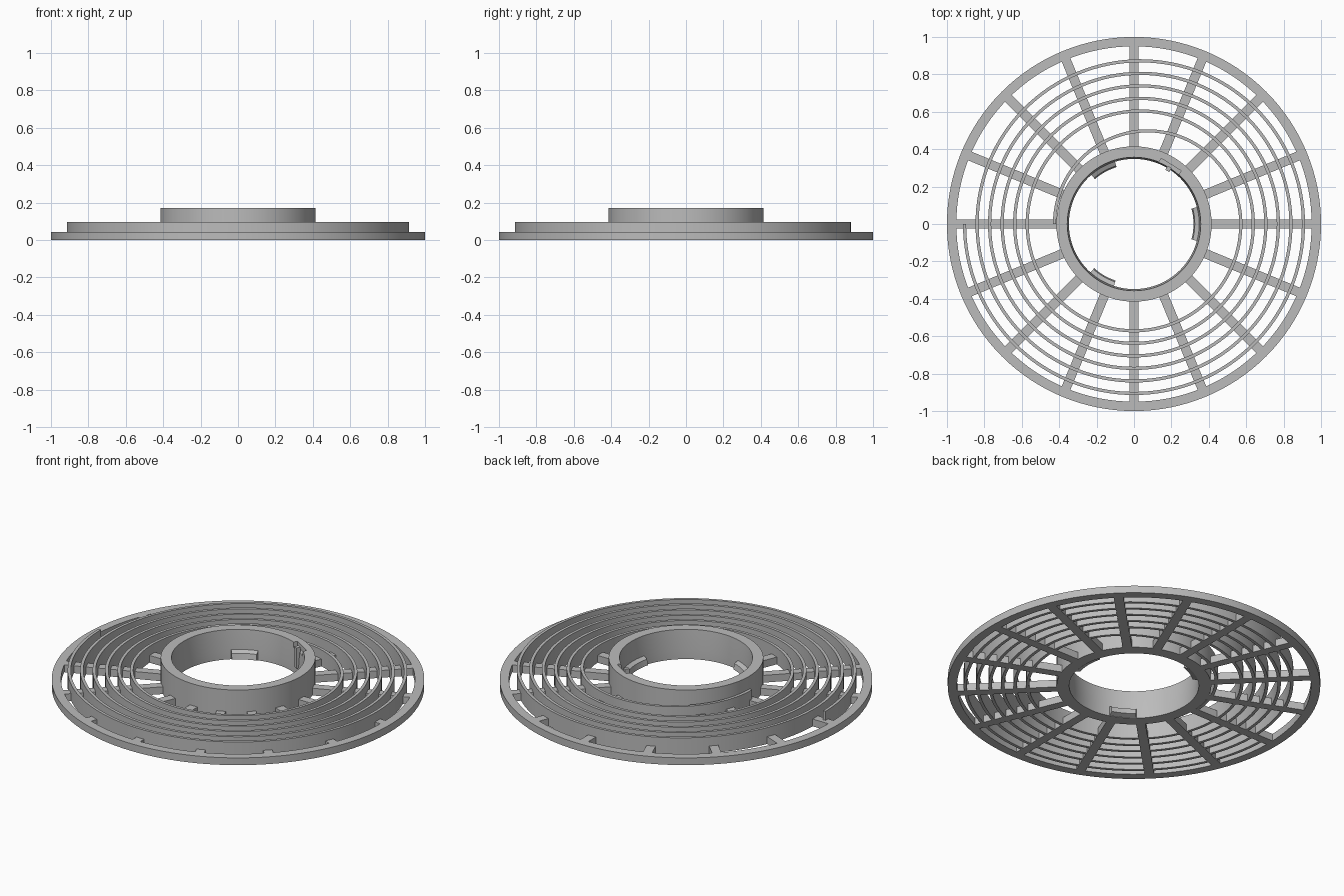
import bpy, bmesh, math
from mathutils import Matrix

cube = bpy.data.objects.get("Cube")
if cube:
    bpy.data.objects.remove(cube, do_unlink=True)

grey = bpy.data.materials.new("plain_grey")
grey.use_nodes = True
GREY = (0.5, 0.5, 0.5, 1)
grey.diffuse_color = GREY
grey.node_tree.nodes["Principled BSDF"].inputs["Base Color"].default_value = GREY

RING_Z, SPIRAL_Z, HUB_Z = 0.043, 0.097, 0.172


def finish(name, bm, smooth=True):
    bmesh.ops.recalc_face_normals(bm, faces=bm.faces[:])
    mesh = bpy.data.meshes.new(name)
    bm.to_mesh(mesh)
    bm.free()
    mesh.materials.append(grey)
    ob = bpy.data.objects.new(name, mesh)
    bpy.context.collection.objects.link(ob)
    if smooth:
        bpy.ops.object.select_all(action='DESELECT')
        ob.select_set(True)
        bpy.context.view_layer.objects.active = ob
        bpy.ops.object.shade_smooth_by_angle(angle=math.radians(30))
    return ob


def sweep(bm, sections, closed):
    """Skin a list of cross-sections; cap the ends when open."""
    rows = [[bm.verts.new(p) for p in s] for s in sections]
    n = len(rows[0])
    pairs = list(zip(rows, rows[1:]))
    if closed:
        pairs.append((rows[-1], rows[0]))
    else:
        bm.faces.new(rows[0])
        bm.faces.new(rows[-1])
    for a, b in pairs:
        for i in range(n):
            j = (i + 1) % n
            bm.faces.new((a[i], a[j], b[j], b[i]))


def turned(name, profile, start=0, end=360, steps=128):
    """Revolve an (r, z) profile through an angle range."""
    closed = end - start == 360
    count = steps if closed else steps + 1
    sections = []
    for k in range(count):
        a = math.radians(start + (end - start) * k / steps)
        sections.append([(r * math.cos(a), r * math.sin(a), z) for r, z in profile])
    bm = bmesh.new()
    sweep(bm, sections, closed)
    return finish(name, bm)


def box(bm, lo, hi, angle):
    """Box given in radial, tangential, z limits, turned about z."""
    size = [h - l for l, h in zip(lo, hi)]
    mid = [(h + l) / 2 for l, h in zip(lo, hi)]
    m = (Matrix.Rotation(math.radians(angle), 4, 'Z') @ Matrix.Translation(mid)
         @ Matrix.Diagonal((*size, 1)))
    bmesh.ops.create_cube(bm, size=1, matrix=m)


# Outer rim and raised central hub
turned("outer_rim", [(0.95, 0), (1, 0), (1, RING_Z), (0.95, RING_Z)])
hub = turned("hub", [(0.348, 0), (0.415, 0), (0.415, HUB_Z), (0.357, HUB_Z), (0.348, 0.05)])

# Narrow slot in the top of the hub
bm = bmesh.new()
box(bm, (0.345, -0.063, HUB_Z - 0.03), (0.375, 0.063, HUB_Z + 0.05), 58)
cutter = finish("slot_cutter", bm, False)
cutter.hide_render = True
cutter.hide_set(True)
cut = hub.modifiers.new("slot", 'BOOLEAN')
cut.operation = 'DIFFERENCE'
cut.object = cutter

# Sixteen flat spokes
bm = bmesh.new()
for i in range(16):
    box(bm, (0.4, -0.025, 0), (0.96, 0.025, RING_Z), i * 22.5)
finish("spokes", bm, False)

# Spiral strip made of half circles that shrink turn by turn
PITCH, WIDTH, STEPS = 0.067, 0.017, 64
arcs = []
for k in range(6):
    r = 0.906 - PITCH * k
    arcs.append((0, r, 180))
    left_end = r - PITCH if k < 5 else 0.425
    arcs.append(((r - left_end) / 2, (r + left_end) / 2, 0))
sections = []
for n, (cx, r, start) in enumerate(arcs):
    for i in range(0 if n == 0 else 1, STEPS + 1):
        a = math.radians(start + 180 * i / STEPS)
        c, s = math.cos(a), math.sin(a)
        inner, outer = r - WIDTH / 2, r + WIDTH / 2
        sections.append([(cx + q * c, q * s, z) for q, z in
                         ((inner, 0), (outer, 0), (outer, SPIRAL_Z), (inner, SPIRAL_Z))])
bm = bmesh.new()
sweep(bm, sections, False)
finish("spiral_strip", bm)

# Catches on the inner wall of the hub
for name, angle, half in (("left", 0, 15), ("back", 119, 12), ("front", 240, 12)):
    turned(name + "_catch", [(0.318, 0.012), (0.355, 0), (0.355, 0.06), (0.325, 0.045)],
           angle - half, angle + half, 10)

# Upright key beside the slot
bm = bmesh.new()
box(bm, (0.335, -0.012, 0.05), (0.36, 0.012, HUB_Z), 58)
finish("hub_key", bm, False)
